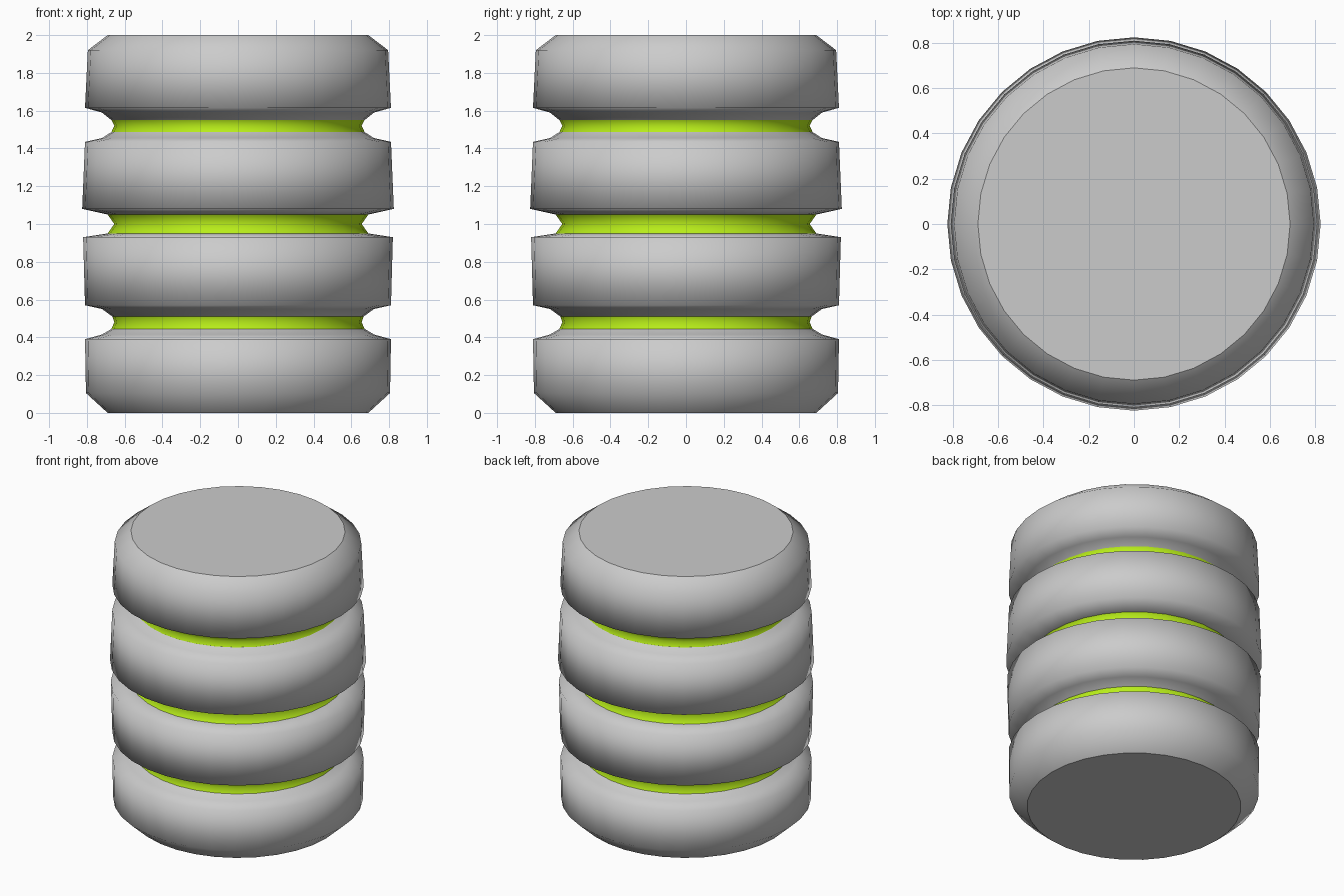
import bpy, bmesh
from math import cos, sin, pi

if "Cube" in bpy.data.objects:
    bpy.data.objects.remove(bpy.data.objects["Cube"])

SIDES = 32


def lathe(name, profiles, caps=False, material=None):
    """Revolve each (radius, z) profile around z, optionally capping the outer ends."""
    bm = bmesh.new()
    all_rings = []
    for profile in profiles:
        rings = [[bm.verts.new((r * cos(2 * pi * i / SIDES), r * sin(2 * pi * i / SIDES), z))
                  for i in range(SIDES)] for r, z in profile]
        all_rings.append(rings)
        for low, high in zip(rings, rings[1:]):
            for i in range(SIDES):
                j = (i + 1) % SIDES
                bm.faces.new((low[i], low[j], high[j], high[i])).smooth = True
    if caps:
        # flat ends with a crisp rim
        ends = [bm.faces.new(all_rings[0][0][::-1]), bm.faces.new(all_rings[-1][-1])]
        for end in ends:
            for edge in end.edges:
                edge.smooth = False
    mesh = bpy.data.meshes.new(name)
    bm.to_mesh(mesh)
    bm.free()
    obj = bpy.data.objects.new(name, mesh)
    bpy.context.collection.objects.link(obj)
    if material:
        mesh.materials.append(material)
    return obj


green = bpy.data.materials.new("lime_green")
green.diffuse_color = (0.48, 0.85, 0.01, 1)
green.use_nodes = True
green.node_tree.nodes["Principled BSDF"].inputs["Base Color"].default_value = green.diffuse_color

# Four stacked grey bands, with sloped lips running down into the grooves
bands = [
    [(0.69, 0), (0.805, 0.105), (0.81, 0.39), (0.72, 0.415), (0.67, 0.445)],
    [(0.665, 0.51), (0.72, 0.55), (0.81, 0.57), (0.82, 0.93), (0.69, 0.95)],
    [(0.69, 1.05), (0.825, 1.08), (0.81, 1.435), (0.72, 1.455), (0.67, 1.487)],
    [(0.67, 1.55), (0.72, 1.59), (0.81, 1.615), (0.795, 1.92), (0.69, 2.0)],
]
lathe("ribbed_body", bands, caps=True)

# Green rings at the bottom of the grooves
for name, ring in {
    "lower_ring": [(0.67, 0.445), (0.655, 0.48), (0.665, 0.51)],
    "middle_ring": [(0.69, 0.95), (0.655, 1.0), (0.69, 1.05)],
    "upper_ring": [(0.67, 1.487), (0.655, 1.52), (0.67, 1.55)],
}.items():
    lathe(name, [ring], material=green)
